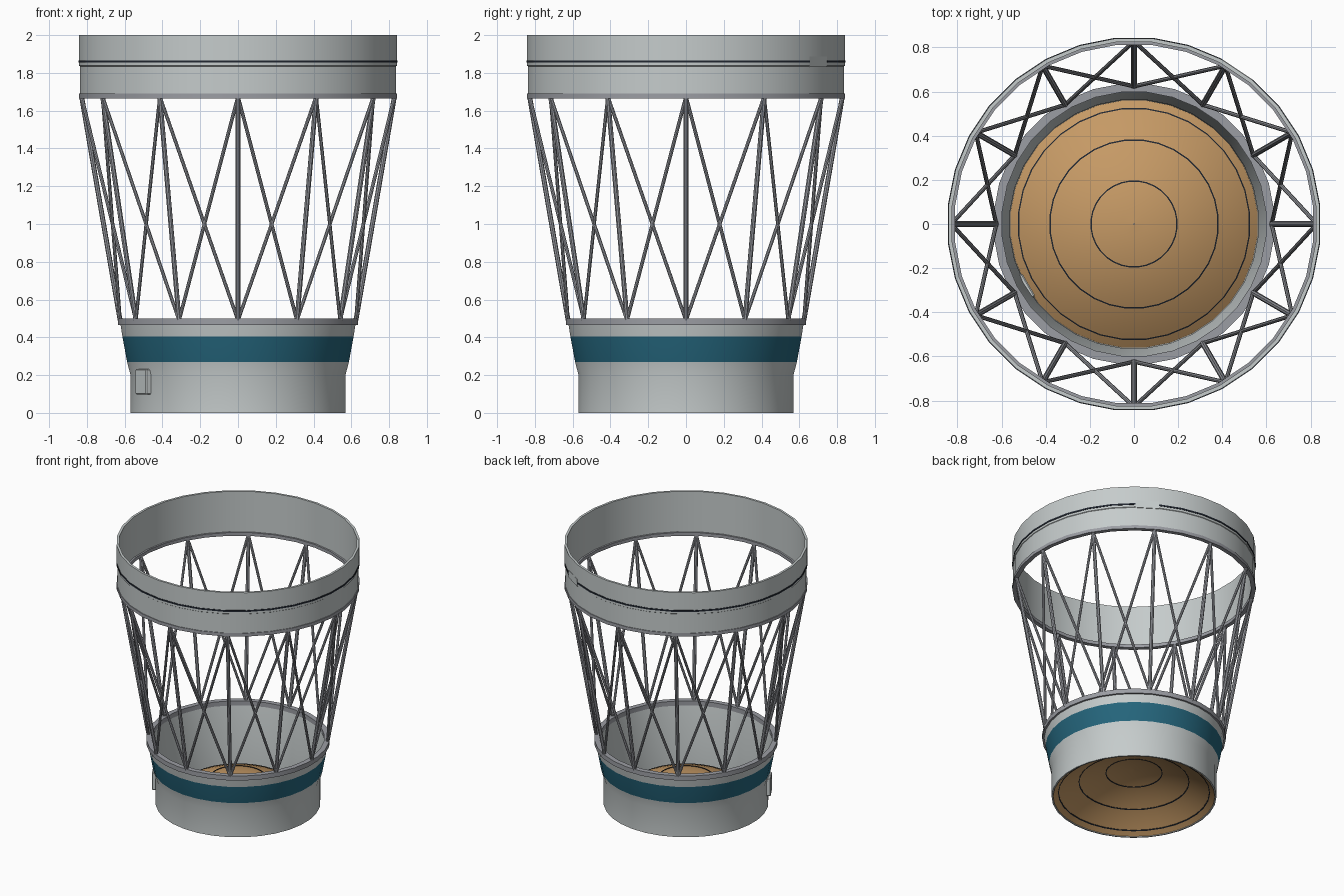
import bpy, bmesh
from math import sin, cos, pi, radians, sqrt
from mathutils import Vector, Matrix

cube = bpy.data.objects.get("Cube")
if cube:
    bpy.data.objects.remove(cube, do_unlink=True)

SIDES = 32


def material(name, rgb):
    m = bpy.data.materials.new(name)
    m.use_nodes = True
    colour = (*rgb, 1)
    m.diffuse_color = colour
    node = next(n for n in m.node_tree.nodes if n.type == 'BSDF_PRINCIPLED')
    node.inputs["Base Color"].default_value = colour
    node.inputs["Roughness"].default_value = 0.6
    return m


GREY = material("light grey", (0.56, 0.60, 0.60))
STEEL = material("steel grey", (0.33, 0.34, 0.37))
TEAL = material("teal", (0.018, 0.13, 0.20))
TAN = material("tan", (0.56, 0.32, 0.13))
DARK = material("dark navy", (0.015, 0.02, 0.03))


def finish(name, bm, mats, smooth=True):
    bmesh.ops.recalc_face_normals(bm, faces=bm.faces)
    mesh = bpy.data.meshes.new(name)
    bm.to_mesh(mesh)
    bm.free()
    for m in mats:
        mesh.materials.append(m)
    obj = bpy.data.objects.new(name, mesh)
    bpy.context.collection.objects.link(obj)
    if smooth:
        bpy.ops.object.select_all(action='DESELECT')
        obj.select_set(True)
        bpy.context.view_layer.objects.active = obj
        bpy.ops.object.shade_smooth_by_angle(angle=radians(25))
    return obj


def lathe(name, profile, mats, rule=None, arc=None, closed=True):
    """Turn an (r, z) profile about the z axis, fully or over an arc in degrees."""
    start, end = arc or (180 / SIDES, 360 + 180 / SIDES)
    steps = max(1, round((end - start) * SIDES / 360))
    bm = bmesh.new()
    rows = []
    for i in range(steps + (1 if arc else 0)):
        a = radians(start + (end - start) * i / steps)
        rows.append([bm.verts.new((r * cos(a), r * sin(a), z)) for r, z in profile])
    if not arc:
        rows.append(rows[0])
    n = len(profile)
    for a, b in zip(rows, rows[1:]):
        for j in range(n if closed else n - 1):
            k = (j + 1) % n
            f = bm.faces.new((a[j], b[j], b[k], a[k]))
            if rule:
                f.material_index = rule(f.calc_center_median())
    if arc and closed:
        bm.faces.new(rows[0])
        bm.faces.new(rows[-1])
    return finish(name, bm, mats)


# Lower shell with its painted band on the flared part
def band_rule(c):
    outside = Vector((c.x, c.y)).length > 0.587
    return 1 if outside and 0.28 < c.z < 0.4 else 0


lathe("lower_shell",
      [(0.573, 0), (0.573, 0.205), (0.59, 0.27), (0.615, 0.405), (0.627, 0.48),
       (0.605, 0.48), (0.565, 0.205), (0.562, 0)],
      [GREY, TEAL], band_rule)
lathe("lower_flange", [(0.628, 0.465), (0.638, 0.465), (0.638, 0.5), (0.6, 0.5), (0.6, 0.465)],
      [STEEL])

# Domed bulkhead, with thin concentric seams laid on it
DOME_R, DOME_H = 0.562, 0.21


def dome_z(r):
    return 0.005 + DOME_H * (1 - (r / DOME_R) ** 2)


dome = [(max(DOME_R * i / 10, 0.002), dome_z(DOME_R * i / 10)) for i in range(11)]
lathe("dome", dome, [TAN], closed=False)
for i, r in enumerate((0.195, 0.382, 0.525)):
    lathe(f"dome_seam_{i + 1}",
          [(r - 0.003, dome_z(r - 0.003) + 0.004), (r + 0.003, dome_z(r + 0.003) + 0.004),
           (r + 0.003, dome_z(r + 0.003) - 0.003), (r - 0.003, dome_z(r - 0.003) - 0.003)],
          [DARK])

# Upper ring, its lower flange and the dark groove with a break in it
lathe("upper_ring",
      [(0.841, 1.675), (0.841, 1.835), (0.845, 1.838), (0.845, 2.0),
       (0.828, 2.0), (0.828, 1.675)], [GREY])
lathe("upper_flange", [(0.846, 1.665), (0.846, 1.69), (0.815, 1.69), (0.815, 1.665)], [STEEL])
step = 360 / SIDES
first = 5.5 * step - 2
lathe("groove_line", [(0.842, 1.854), (0.848, 1.854), (0.848, 1.866), (0.842, 1.866)],
      [DARK], arc=(5.5 * step, 360 + 4.5 * step))
lathe("groove_cover", [(0.842, 1.832), (0.847, 1.832), (0.847, 1.888), (0.842, 1.888)],
      [GREY], arc=(4.5 * step, 5.5 * step))


# Open truss: an upright at each node and a crossed pair in each bay
def tube(bm, p, q, radius):
    d = q - p
    spin = d.to_track_quat('Z', 'Y').to_matrix().to_4x4()
    bmesh.ops.create_cone(bm, cap_ends=True, segments=8, radius1=radius, radius2=radius,
                          depth=d.length, matrix=Matrix.Translation((p + q) / 2) @ spin)


def node(i, r, z):
    a = 2 * pi * i / 12
    return Vector((r * cos(a), r * sin(a), z))


uprights, diagonals = bmesh.new(), bmesh.new()
for i in range(12):
    foot = node(i, 0.624, 0.49)
    tube(uprights, foot, node(i, 0.828, 1.675), 0.013)
    for side in (-1, 1):
        tube(diagonals, foot, node(i + side, 0.828, 1.675), 0.0095)
finish("truss_uprights", uprights, [STEEL])
finish("truss_diagonals", diagonals, [STEEL])

# Small equipment box on the lower shell
bm = bmesh.new()
place = Matrix.Rotation(radians(210), 4, 'Z') @ Matrix.Translation((0.573, 0, 0.165))
bmesh.ops.create_cube(bm, size=1, matrix=place @ Matrix.Diagonal((0.045, 0.12, 0.135, 1)))
bmesh.ops.bevel(bm, geom=bm.edges[:], offset=0.006, segments=1, affect='EDGES')
finish("equipment_box", bm, [GREY], smooth=False)
